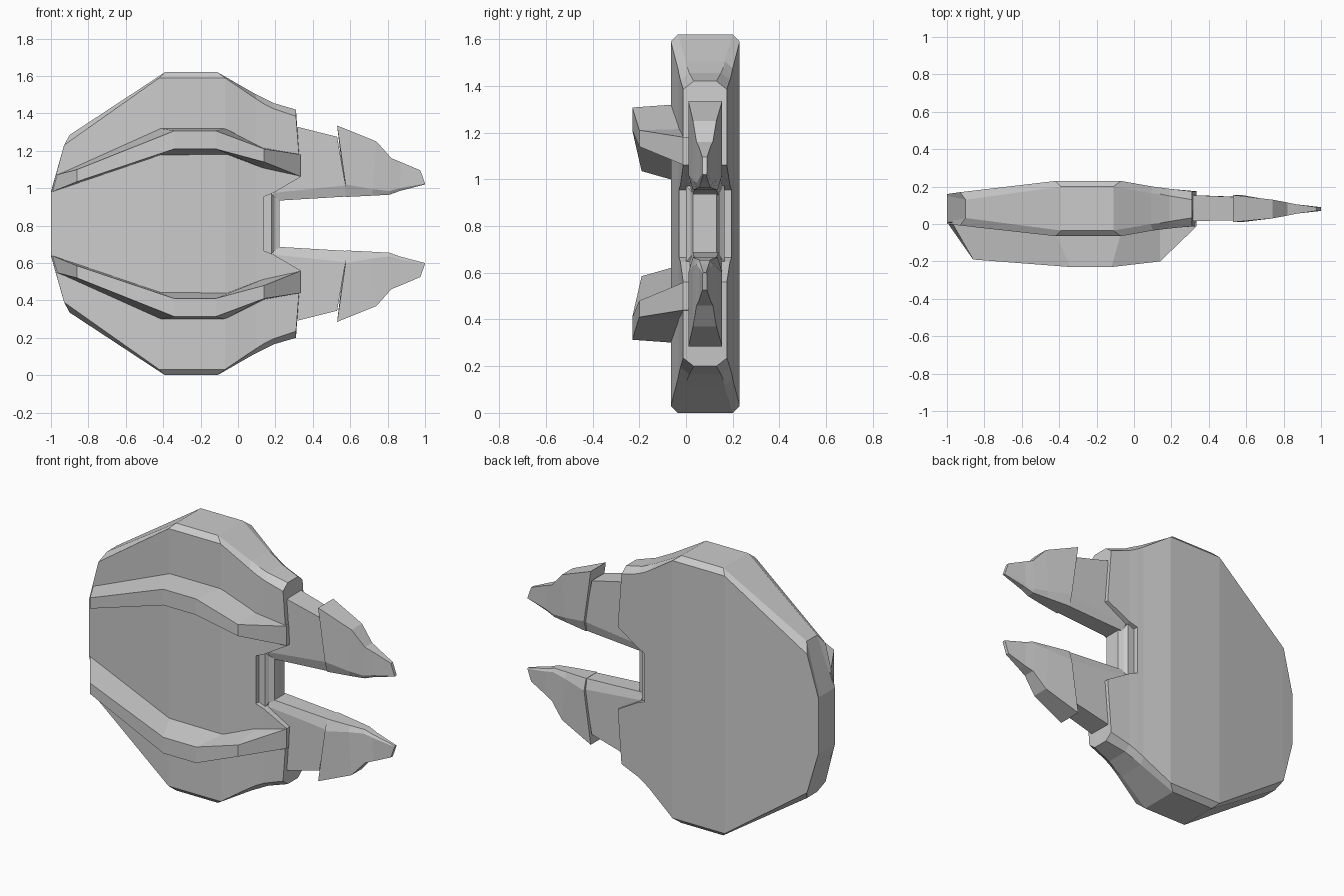
import bpy, bmesh

if "Cube" in bpy.data.objects:
    bpy.data.objects.remove(bpy.data.objects["Cube"])

MID = 0.81  # height of the symmetry plane


def loft(name, sections, mirror=True):
    """Skin a closed solid through equal-length rings of (x, y, z-from-middle)."""
    bm = bmesh.new()
    rings = [[bm.verts.new(p) for p in s] for s in sections]
    n = len(rings[0])
    for a, b in zip(rings, rings[1:]):
        for i in range(n):
            j = (i + 1) % n
            bm.faces.new((a[i], a[j], b[j], b[i]))
    bm.faces.new(rings[0])
    bm.faces.new(rings[-1][::-1])
    bmesh.ops.recalc_face_normals(bm, faces=bm.faces[:])
    me = bpy.data.meshes.new(name)
    bm.to_mesh(me)
    bm.free()
    ob = bpy.data.objects.new(name, me)
    ob.location.z = MID
    bpy.context.collection.objects.link(ob)
    if mirror:
        m = ob.modifiers.new("mirror", 'MIRROR')
        m.use_axis = (False, False, True)
        m.use_mirror_merge = False
    return ob


# Main hull: chamfered slab, widest in the middle
def hull_section(x, xo, hi, ho, yf, yb, c):
    top = [(x, yf, hi), (xo, yf + c, ho), (xo, yb - c, ho), (x, yb, hi)]
    return top + [(px, py, -pz) for px, py, pz in reversed(top)]


loft("hull", [hull_section(*s) for s in [
    (-1.0, -1.0, .165, .172, .0, .16, .01),
    (-.93, -.90, .42, .475, -.008, .17, .04),
    (-.42, -.39, .78, .81, -.065, .23, .03),
    (-.07, -.11, .78, .81, -.065, .23, .03),
    (.10, .09, .665, .695, -.035, .20, .035),
    (.14, .14, .64, .67, -.03, .195, .035)]], mirror=False)


# Hull shoulders either side of the notch
def shoulder_section(xl, xh, lo, hi, ho, yf, yb, c):
    return [(xl, yf, lo), (xh, yf, hi), (xh, yf + c, ho),
            (xh, yb - c, ho), (xh, yb, hi), (xl, yb, lo)]


loft("hull_shoulder", [shoulder_section(*s) for s in [
    (.14, .14, .145, .64, .67, -.03, .195, .035),
    (.19, .19, .165, .615, .645, -.024, .188, .038),
    (.335, .31, .25, .575, .61, -.012, .175, .045)]])

# Raised ridges on the front
loft("front_ridge", [
    [(-.975, .01, .26), (-.86, -.19, .29), (-.86, -.19, .225), (-1.0, .01, .168)],
    [(-.42, -.05, .51), (-.34, -.23, .497), (-.34, -.23, .40), (-.42, -.05, .365)],
    [(-.07, -.05, .51), (-.12, -.23, .497), (-.12, -.23, .40), (-.05, -.05, .367)],
    [(.14, -.02, .405), (.14, -.20, .40), (.14, -.20, .33), (.14, -.02, .295)],
    [(.333, .01, .37), (.335, -.012, .37), (.335, -.012, .252), (.335, .01, .25)]])


# Notch back wall
def core_section(x, h, yf, yb):
    return [(x, yf, -h), (x, yf, h), (x, yb, h), (x, yb, -h)]


loft("notch_core", [core_section(*s) for s in [
    (.10, .165, .0, .165), (.18, .165, .0, .165),
    (.195, .14, .02, .145), (.222, .13, .03, .13)]], mirror=False)


# Forward prongs: base segment and pointed tip segment, bevelled inside the notch
def prong_section(xl, xh, lo, lof, hi, yf, yb, c):
    return [(xl, yf + c, lo), (xl, yf, lof), (xh, yf, hi),
            (xh, yb, hi), (xl, yb, lof), (xl, yb - c, lo)]


loft("prong_base", [prong_section(*s) for s in [
    (.19, .29, .122, .165, .525, .015, .155, .015),
    (.575, .53, .145, .205, .465, .02, .145, .015)]])

loft("prong_tip", [prong_section(*s) for s in [
    (.575, .53, .143, .21, .525, .01, .155, .02),
    (.72, .74, .150, .185, .44, .03, .13, .015),
    (.81, .82, .155, .175, .35, .045, .115, .012),
    (.865, .87, .175, .19, .33, .055, .105, .008),
    (1.0, .975, .21, .215, .285, .07, .09, .004)]])
